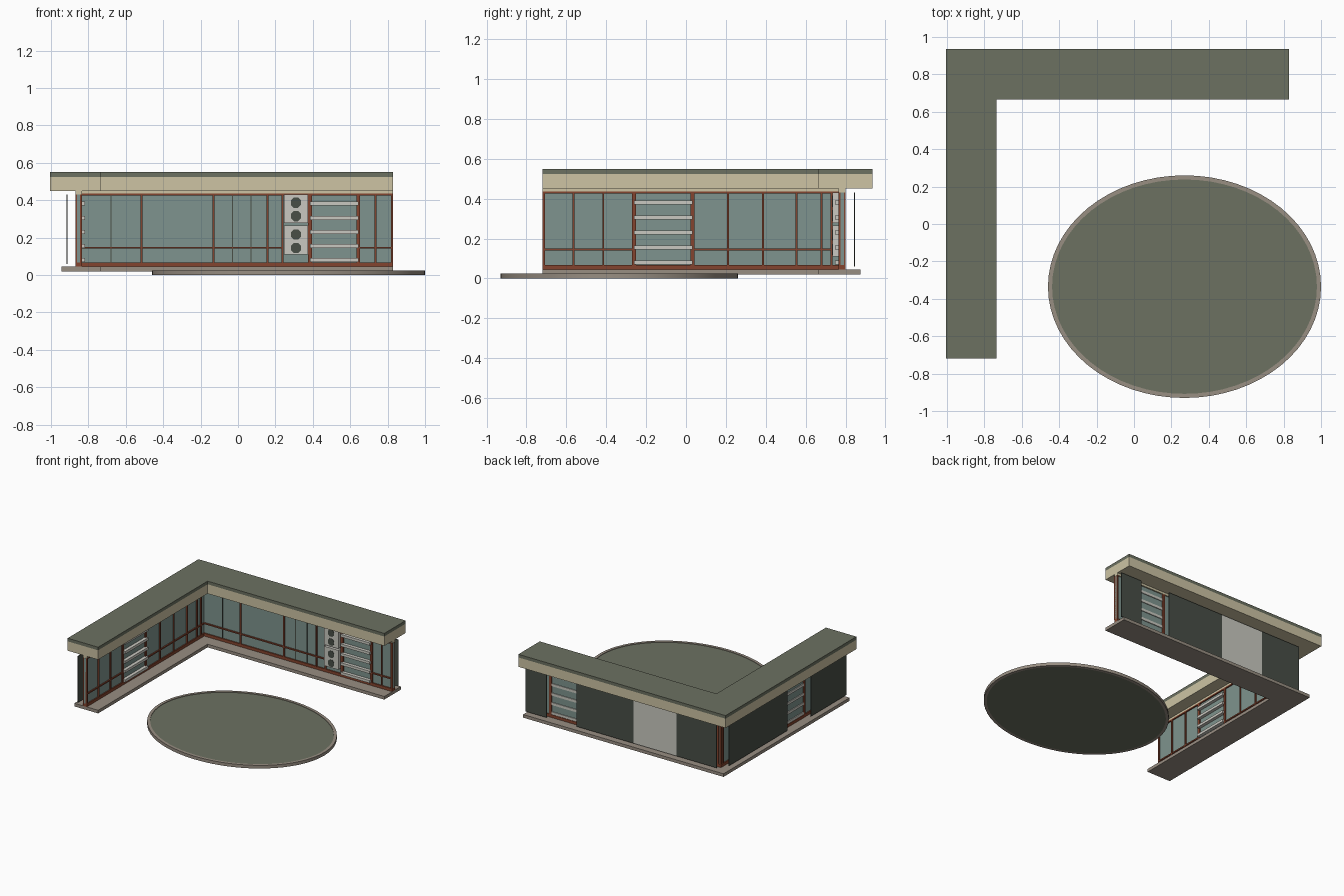
import bpy, bmesh, math
from mathutils import Matrix, Vector

if "Cube" in bpy.data.objects:
    bpy.data.objects.remove(bpy.data.objects["Cube"], do_unlink=True)


def material(name, rgb):
    lin = [((c / 255 + 0.055) / 1.055) ** 2.4 for c in rgb] + [1]
    m = bpy.data.materials.new(name)
    m.use_nodes = True
    m.diffuse_color = lin
    m.node_tree.nodes["Principled BSDF"].inputs["Base Color"].default_value = lin
    return m


GREEN = material("grey green", (108, 113, 97))
CREAM = material("cream", (205, 196, 164))
GLASS = material("teal glass", (126, 148, 142))
BROWN = material("red brown", (132, 68, 46))
STONE = material("warm stone", (152, 142, 130))
WHITE = material("off white", (202, 201, 193))
DARK = material("charcoal green", (72, 78, 70))

END_X, END_Y = 0.83, -0.72      # free ends of the two wings
WALL_X, WALL_Y = -0.87, 0.80    # outer line of the glazed walls


def finish(name, bm, mat):
    bmesh.ops.recalc_face_normals(bm, faces=bm.faces)
    me = bpy.data.meshes.new(name)
    bm.to_mesh(me)
    bm.free()
    me.materials.append(mat)
    ob = bpy.data.objects.new(name, me)
    bpy.context.collection.objects.link(ob)
    return ob


def place(wing, u, v, z):
    """u runs along a wing, v runs from its outer wall to the courtyard."""
    return Vector((u, WALL_Y - v, z) if wing == "back" else (WALL_X + v, u, z))


def boxes(name, mat, wing, items):
    """One object from boxes given as (u range, v range, z range)."""
    bm = bmesh.new()
    for (u0, u1), (v0, v1), (z0, z1) in items:
        a, b = place(wing, u0, v0, z0), place(wing, u1, v1, z1)
        size = [abs(p - q) for p, q in zip(a, b)]
        mat4 = Matrix.Translation((a + b) / 2) @ Matrix.Diagonal(size + [1])
        bmesh.ops.create_cube(bm, size=1, matrix=mat4)
    return finish(name, bm, mat)


def l_shape(name, mat, v0, v1, z0, z1):
    """L-shaped slab following both wings."""
    xo, xi, yo, yi = WALL_X + v0, WALL_X + v1, WALL_Y - v0, WALL_Y - v1
    outline = [(xo, END_Y), (xi, END_Y), (xi, yi), (END_X, yi), (END_X, yo), (xo, yo)]
    bm = bmesh.new()
    face = bm.faces.new([bm.verts.new((x, y, z0)) for x, y in outline])
    up = bmesh.ops.extrude_face_region(bm, geom=[face])["geom"]
    bmesh.ops.translate(bm, vec=(0, 0, z1 - z0),
                        verts=[g for g in up if isinstance(g, bmesh.types.BMVert)])
    return finish(name, bm, mat)


# Continuous slabs and walls
l_shape("floor_slab", STONE, -0.075, 0.135, 0.02, 0.045)
l_shape("sill", BROWN, 0, 0.035, 0.045, 0.068)
l_shape("glass_wall", GLASS, 0.008, 0.026, 0.068, 0.43)
l_shape("head_beam", CREAM, 0, 0.035, 0.432, 0.45)
l_shape("roof_fascia", CREAM, -0.135, 0.135, 0.45, 0.525)
l_shape("roof_top", GREEN, -0.135, 0.135, 0.525, 0.55)

LOW, HIGH = 0.066, 0.435
DEEP, FRONT = (0, 0.036), (0.024, 0.036)


def facade(wing, ends, mullions, slim, rails, shelf, panels):
    # Brown frame: end posts, mullions, horizontal rails, paired shelf posts
    height = (LOW, HIGH)
    frame = [((u - 0.005, u + 0.005), FRONT, height) for u in mullions]
    for u in ends:
        frame += [((u - 0.006, u + 0.006), v, height) for v in ((0, 0.01), FRONT)]
    frame += [((u - 0.01, u + 0.01), DEEP, height) for u in shelf]
    frame += [(r, FRONT, (0.141, 0.151)) for r in rails]
    frame += [(tuple(sorted(ends)), FRONT, (0.425, HIGH))]
    boxes(wing + "_window_frame", BROWN, wing, frame)
    if slim:
        boxes(wing + "_slim_mullions", DARK, wing,
              [((u - 0.003, u + 0.003), (0.024, 0.03), height) for u in slim])
    # Five open shelves between the paired posts
    boxes(wing + "_shelves", WHITE, wing,
          [(shelf, (0.002, 0.052), (z, z + 0.021))
           for z in (0.069 + 0.0755 * i for i in range(5))])
    # Screens hanging outside the glass
    boxes(wing + "_screens", DARK, wing,
          [(p, (-0.048, -0.042), (0.06, 0.43)) for p in panels])


facade("back", (-0.864, 0.824), (-0.515, -0.13, 0.157, 0.238, 0.735),
       (-0.68, -0.03, 0.07), ((-0.84, 0.24), (0.64, 0.824)), (0.385, 0.643),
       ((0.64, 0.83), (-0.13, 0.375), (-0.865, -0.51)))
facade("side", (-0.714, 0.794), (-0.565, -0.415, 0.21, 0.385, 0.555, 0.68, 0.73),
       (), ((-0.714, -0.265), (0.03, 0.77)), (-0.26, 0.033),
       ((0.03, 0.765), (-0.72, -0.27)))
boxes("pale_screen", WHITE, "back", [((-0.51, -0.13), (-0.048, -0.042), (0.06, 0.43))])

# Stacked white cabinets, each with two round openings
boxes("cabinets", WHITE, "back",
      [((0.246, 0.374), (0.03, 0.065), z) for z in ((0.11, 0.265), (0.278, 0.432))])
bm = bmesh.new()
for z in (0.145, 0.217, 0.315, 0.387):
    m = Matrix.Translation(place("back", 0.31, 0.0655, z)) @ Matrix.Rotation(math.pi / 2, 4, "X")
    bmesh.ops.create_cone(bm, cap_ends=True, segments=8, radius1=0.03, radius2=0.03,
                          depth=0.004, matrix=m @ Matrix.Rotation(math.pi / 8, 4, "Z"))
finish("cabinet_openings", bm, DARK)


# Oval pond: stone rim around a green bed
def oval(name, mat, rx, ry, z0, z1, inner=0):
    bm = bmesh.new()
    n = 64
    rings = []
    for inset, z in ((0, z0), (0, z1), (inner, z1), (inner, z0)):
        rings.append([bm.verts.new(((rx - inset) * math.cos(t) + 0.27,
                                    (ry - inset) * math.sin(t) - 0.335, z))
                      for t in (math.tau * i / n for i in range(n))])
        if not inner and len(rings) == 2:
            break
    pairs = list(zip(rings, rings[1:]))
    if inner:
        pairs.append((rings[-1], rings[0]))
    else:
        for r in rings:
            bm.faces.new(r)
    for a, b in pairs:
        for i in range(n):
            j = (i + 1) % n
            bm.faces.new((a[i], a[j], b[j], b[i]))
    ob = finish(name, bm, mat)
    bpy.ops.object.select_all(action="DESELECT")
    ob.select_set(True)
    bpy.context.view_layer.objects.active = ob
    bpy.ops.object.shade_smooth_by_angle(angle=math.radians(30))


oval("pond_rim", STONE, 0.73, 0.595, 0, 0.025, inner=0.022)
oval("pond_bed", GREEN, 0.708, 0.573, 0, 0.021)
